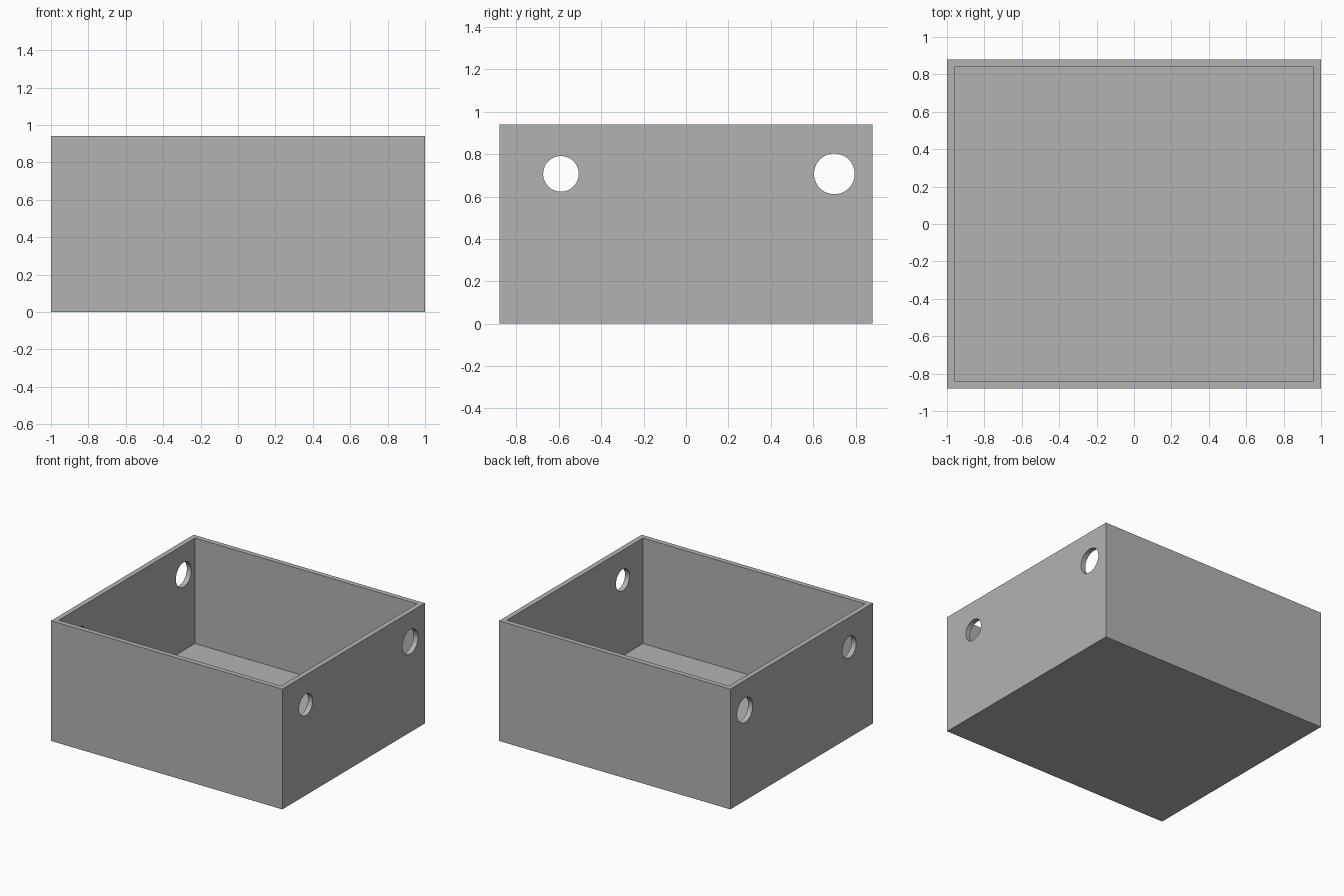
import bpy
import bmesh
from mathutils import Matrix

cube = bpy.data.objects.get("Cube")
if cube:
    bpy.data.objects.remove(cube, do_unlink=True)

WIDTH, DEPTH, HEIGHT = 2.0, 1.76, 0.94
WALL, FLOOR = 0.056, 0.115
HOLE_Z = 0.707
HOLES = [(-0.59, 0.084), (0.70, 0.096)]  # y position, radius

grey = bpy.data.materials.new("plain grey")
grey.use_nodes = True
grey.diffuse_color = (0.45, 0.45, 0.45, 1)
grey.node_tree.nodes["Principled BSDF"].inputs["Base Color"].default_value = grey.diffuse_color


def add_object(name, bm):
    mesh = bpy.data.meshes.new(name)
    bm.to_mesh(mesh)
    bm.free()
    mesh.materials.append(grey)
    obj = bpy.data.objects.new(name, mesh)
    bpy.context.collection.objects.link(obj)
    return obj


# Open box: inset the top of a block and push it down to the floor
bm = bmesh.new()
bmesh.ops.create_cube(bm, size=1, matrix=Matrix.Translation((0, 0, HEIGHT / 2))
                      @ Matrix.Diagonal((WIDTH, DEPTH, HEIGHT, 1)))
bm.normal_update()
top = [f for f in bm.faces if f.normal.z > 0.9]
bmesh.ops.inset_region(bm, faces=top, thickness=WALL)
cavity = bmesh.ops.extrude_face_region(bm, geom=top)["geom"]
bmesh.ops.delete(bm, geom=top, context="FACES_ONLY")
bmesh.ops.translate(bm, vec=(0, 0, FLOOR - HEIGHT),
                    verts=[v for v in cavity if isinstance(v, bmesh.types.BMVert)])
bmesh.ops.recalc_face_normals(bm, faces=bm.faces)
box = add_object("open_box", bm)

# Round holes running through both side walls
for y, radius in HOLES:
    bm = bmesh.new()
    bmesh.ops.create_cone(bm, cap_ends=True, segments=48, radius1=radius, radius2=radius,
                          depth=WIDTH * 1.2, matrix=Matrix.Translation((0, y, HOLE_Z))
                          @ Matrix.Rotation(1.5707963, 4, "Y"))
    cutter = add_object("hole_cutter", bm)
    cutter.hide_render = True
    cutter.hide_viewport = True
    cut = box.modifiers.new("side_hole", "BOOLEAN")
    cut.operation = "DIFFERENCE"
    cut.solver = "EXACT"
    cut.object = cutter

# Apply the cuts, drop the cutters, and smooth only the hole walls
bpy.context.view_layer.update()
result = bpy.data.meshes.new_from_object(box.evaluated_get(bpy.context.evaluated_depsgraph_get()))
box.modifiers.clear()
box.data = result
for obj in [o for o in bpy.data.objects if o.name.startswith("hole_cutter")]:
    bpy.data.objects.remove(obj, do_unlink=True)
bpy.ops.object.select_all(action="DESELECT")
box.select_set(True)
bpy.context.view_layer.objects.active = box
bpy.ops.object.shade_smooth_by_angle(angle=0.5)
